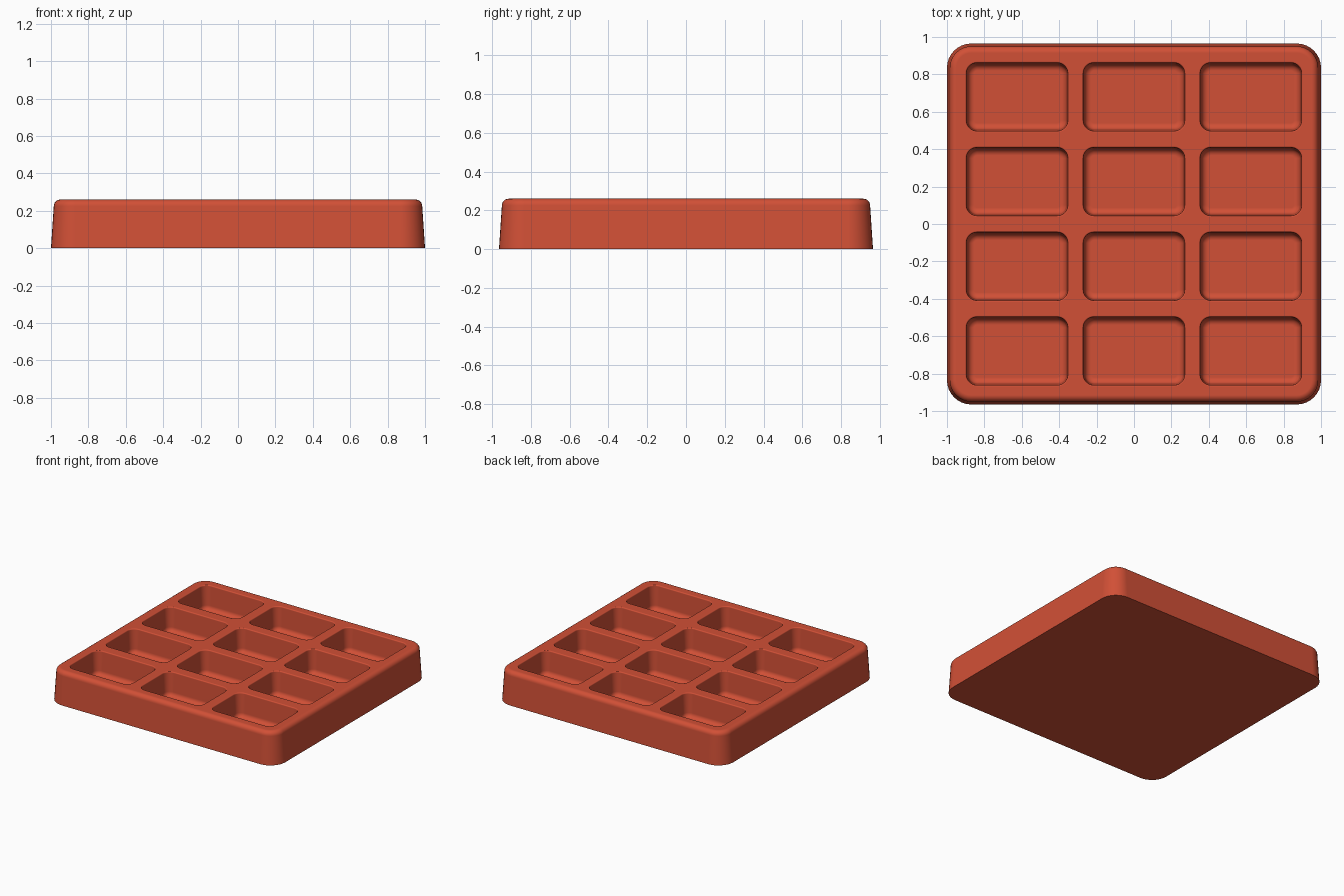
import bpy, bmesh
from math import cos, sin, pi

cube = bpy.data.objects.get("Cube")
if cube:
    bpy.data.objects.remove(cube, do_unlink=True)

HEIGHT, FLOOR = 0.26, 0.07

# Single terracotta red colour
red = bpy.data.materials.new("terracotta_red")
red.use_nodes = True
colour = (0.64, 0.08, 0.037, 1)
red.diffuse_color = colour
red.node_tree.nodes["Principled BSDF"].inputs["Base Color"].default_value = colour


def ring(bm, cx, cy, z, hx, hy, r, n=8):
    """Rounded rectangle of vertices at height z."""
    verts = []
    for q, (sx, sy) in enumerate([(1, 1), (-1, 1), (-1, -1), (1, -1)]):
        for i in range(n + 1):
            a = (q + i / n) * pi / 2
            verts.append(bm.verts.new((cx + sx * (hx - r) + r * cos(a),
                                       cy + sy * (hy - r) + r * sin(a), z)))
    return verts


def loft(bm, cx, cy, hx, hy, r, profile):
    """Closed solid through rounded rectangles; profile is (inset, z) from bottom to top."""
    rings = [ring(bm, cx, cy, z, hx - d, hy - d, r - d) for d, z in profile]
    for a, b in zip(rings, rings[1:]):
        for i in range(len(a)):
            j = (i + 1) % len(a)
            bm.faces.new((a[i], a[j], b[j], b[i]))
    bm.faces.new(rings[0][::-1])
    bm.faces.new(rings[-1])


def make_object(name, bm):
    mesh = bpy.data.meshes.new(name)
    bm.to_mesh(mesh)
    bm.free()
    obj = bpy.data.objects.new(name, mesh)
    bpy.context.collection.objects.link(obj)
    mesh.materials.append(red)
    return obj


STEPS = 6
arc = [i / STEPS * pi / 2 for i in range(STEPS + 1)]

# Tray body: drafted sides and a rounded top edge
R = 0.035
bm = bmesh.new()
body = [(0, 0)] + [(0.015 + R * (1 - cos(a)), HEIGHT - R + R * sin(a)) for a in arc]
loft(bm, 0, 0, 1.0, 0.965, 0.13, body)
tray = make_object("tray", bm)

# Pocket cutters: rounded floor edge, drafted walls, small soft rim
F, RIM = 0.035, 0.008
pocket = [(0.015 + F * (1 - sin(a)), FLOOR + F * (1 - cos(a))) for a in arc]
pocket += [(RIM * cos(a), HEIGHT - RIM * (1 - sin(a))) for a in arc[::2]]
pocket += [(0, HEIGHT + 0.03)]
bm = bmesh.new()
for col in range(3):
    for row in range(4):
        loft(bm, (col - 1) * 0.625, (row - 1.5) * 0.453, 0.279, 0.19, 0.065, pocket)
cutter = make_object("pocket_cutter", bm)
cutter.hide_render = True

# Cut the pockets and keep only the finished tray
cut = tray.modifiers.new("pockets", 'BOOLEAN')
cut.operation, cut.solver, cut.object = 'DIFFERENCE', 'EXACT', cutter
bpy.ops.object.select_all(action='DESELECT')
tray.select_set(True)
bpy.context.view_layer.objects.active = tray
bpy.ops.object.modifier_apply(modifier=cut.name)
bpy.data.objects.remove(cutter, do_unlink=True)

# Smooth shading with flat faces kept flat
bpy.ops.object.shade_smooth_by_angle(angle=pi / 5)
weighted = tray.modifiers.new("weighted_normals", 'WEIGHTED_NORMAL')
weighted.keep_sharp = True
